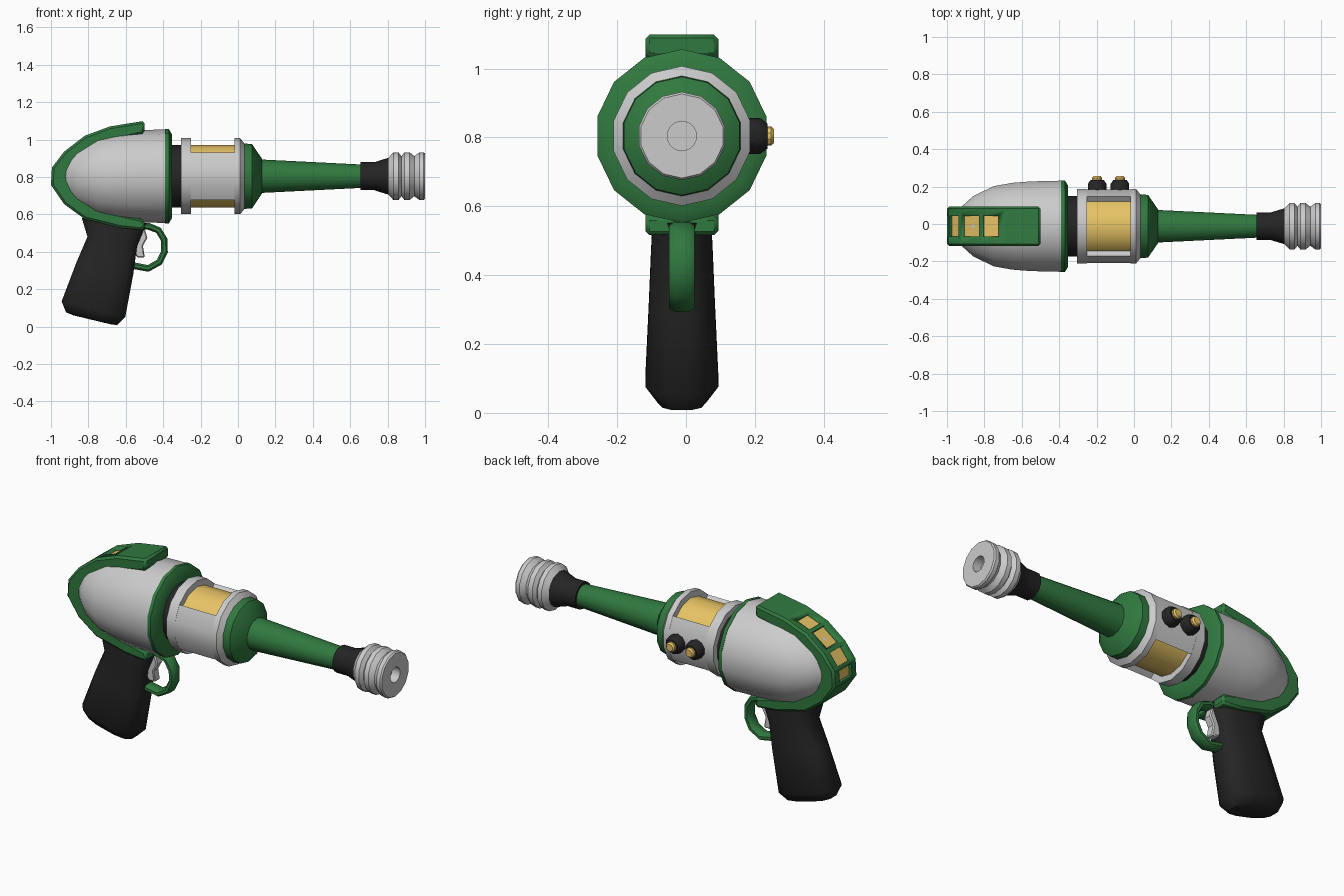
import bpy, bmesh
from math import sin, cos, pi, radians, copysign
from mathutils import Vector

if "Cube" in bpy.data.objects:
    bpy.data.objects.remove(bpy.data.objects["Cube"])

CY, CZ, N = -0.012, 0.804, 14   # barrel axis and number of sides


def material(name, rgb):
    m = bpy.data.materials.new(name)
    m.diffuse_color = (*rgb, 1)
    m.use_nodes = True
    m.node_tree.nodes["Principled BSDF"].inputs["Base Color"].default_value = m.diffuse_color
    return m


GREEN = material("green", (0.03, 0.19, 0.05))
BLACK = material("black", (0.018, 0.018, 0.018))
GOLD = material("gold", (0.8, 0.55, 0.13))


def loft(name, rings, mat=None, angle=35):
    """Skin a row of equal closed rings and cap both ends."""
    bm = bmesh.new()
    rows = [[bm.verts.new(p) for p in ring] for ring in rings]
    n = len(rows[0])
    for a, b in zip(rows, rows[1:]):
        for i in range(n):
            j = (i + 1) % n
            bm.faces.new((a[i], a[j], b[j], b[i]))
    bm.faces.new(rows[0][::-1])
    bm.faces.new(rows[-1])
    bmesh.ops.recalc_face_normals(bm, faces=bm.faces)
    me = bpy.data.meshes.new(name)
    bm.to_mesh(me)
    bm.free()
    ob = bpy.data.objects.new(name, me)
    bpy.context.collection.objects.link(ob)
    if mat:
        me.materials.append(mat)
    bpy.ops.object.select_all(action='DESELECT')
    bpy.context.view_layer.objects.active = ob
    ob.select_set(True)
    bpy.ops.object.shade_smooth_by_angle(angle=radians(angle))
    return ob


def around(x, r, t):
    return Vector((x, CY + r * sin(t), CZ + r * cos(t)))


def lathe(name, profile, mat=None):
    """Turn (x, radius) points around the barrel axis."""
    return loft(name, [[around(x, r, 2 * pi * i / N) for i in range(N)]
                       for x, r in profile], mat)


def slab(name, outline, half, mat=None, bevel=0):
    """Extrude an (x, z) outline across y."""
    ob = loft(name, [[(x, CY + s * half, z) for x, z in outline] for s in (-1, 1)], mat)
    if bevel:
        b = ob.modifiers.new("bevel", 'BEVEL')
        b.width, b.segments = bevel, 1
        b.limit_method, b.angle_limit = 'ANGLE', radians(60)
    return ob


# Rear shell and its front collar
lathe("rear_shell", [(-.965, .02), (-.93, .10), (-.86, .165), (-.75, .22),
                     (-.65, .238), (-.55, .246), (-.385, .25)])
lathe("shell_collar", [(-.39, .252), (-.37, .252), (-.352, .222), (-.352, .15)], GREEN)
lathe("neck", [(-.37, .167), (-.29, .167)], BLACK)

# Drum: gold core, two end rings and two side panels leaving windows top and bottom
lathe("drum_core", [(-.27, .168), (0, .168)], GOLD)
lathe("drum_rear_ring", [(-.305, .203), (-.25, .203)])
lathe("drum_front_ring", [(-.02, .203), (.012, .203), (.04, .168)])
for side, start in (("right", 2), ("left", 9)):
    loft("drum_panel_" + side,
         [[around(x, r, 2 * pi * k / N) for x, r in
           ((-.255, .15), (-.255, .202), (-.015, .202), (-.015, .15))]
          for k in range(start, start + 4)])

# Barrel and muzzle
lathe("barrel_cone", [(.03, .175), (.075, .172), (.127, .095), (.127, .07)], GREEN)
lathe("barrel", [(.11, .09), (.67, .062)], GREEN)
lathe("muzzle_sleeve", [(.655, .06), (.655, .075), (.73, .075), (.77, .088), (.81, .1)], BLACK)
lathe("muzzle", [(.805, .1), (.832, .128), (.858, .128), (.874, .107), (.89, .128),
                 (.917, .128), (.943, .107), (.97, .128), (.992, .128), (1, .122),
                 (1, .043), (.95, .043)])

# Green spine wrapping the shell from top to bottom
outer = [(-.5, 1.1), (-.685, 1.07), (-.82, 1.02), (-.93, .935), (-.995, .85), (-1, .757),
         (-.93, .655), (-.82, .575), (-.63, .528), (-.5, .515)]
inner = [(-.5, .57), (-.755, .63), (-.86, .72), (-.91, .804), (-.86, .885),
         (-.755, .975), (-.5, 1.033)]
spine = slab("spine", outer + inner, .106, GREEN, .012)

# Recessed gold windows in the spine
for i, (t0, t1) in zip(range(1, 5), ((.3, .92), (.08, .88), (.12, .88), (.14, .86))):
    a, b = Vector(outer[i]), Vector(outer[i + 1])
    d = (b - a).normalized()
    out = Vector((d.y, -d.x))          # 2D normal pointing away from the shell
    if out.dot((a + b) / 2 - Vector((-.6, CZ))) < 0:
        out = -out
    p, q = a.lerp(b, t0), a.lerp(b, t1)

    def block(lo, hi):
        return [p + out * lo, q + out * lo, q + out * hi, p + out * hi]

    cutter = slab(f"window_cutter_{i}", block(-.02, .03), .055)
    cutter.hide_render = True
    cutter.hide_set(True)
    cut = spine.modifiers.new("window", 'BOOLEAN')
    cut.operation, cut.solver, cut.object = 'DIFFERENCE', 'EXACT', cutter
    slab(f"spine_window_{i}", block(-.032, -.018), .056, GOLD)

# Grip: rounded sections given by back point, front point and half width
grip = []
for xb, zb, xf, zf, w in ((-.835, .58, -.49, .55, .085), (-.805, .48, -.54, .43, .09),
                          (-.865, .34, -.56, .28, .096), (-.943, .135, -.603, .05, .106),
                          (-.92, .077, -.645, .008, .07), (-.88, .06, -.68, .012, .05)):
    ring = []
    for k in range(12):
        t = 2 * pi * (k + .5) / 12
        u, v = (copysign(abs(c) ** .7, c) for c in (cos(t), sin(t)))
        u /= cos(pi / 12) ** .7
        v /= cos(pi / 12) ** .7
        ring.append((xb + (xf - xb) * (u + 1) / 2, CY + w * v, zb + (zf - zb) * (u + 1) / 2))
    grip.append(ring)
loft("grip", grip, BLACK, 45)

# Trigger guard: rounded strip swept along a loop
path = [Vector(p) for p in ((-.53, .54), (-.475, .535), (-.425, .515), (-.395, .465),
                            (-.393, .40), (-.42, .345), (-.48, .311), (-.57, .328))]
rings = []
for i, c in enumerate(path):
    d = (path[min(i + 1, 7)] - path[max(i - 1, 0)]).normalized()
    n = Vector((-d.y, d.x))
    rings.append([(c.x + n.x * h, CY + y, c.y + n.y * h) for y, h in
                  ((-.037, -.008), (-.037, .008), (-.022, .018), (.022, .018),
                   (.037, .008), (.037, -.008), (.022, -.018), (-.022, -.018))])
loft("trigger_guard", rings, GREEN, 50)

slab("trigger", [(-.57, .53), (-.5, .53), (-.485, .475), (-.508, .43), (-.498, .37),
                 (-.54, .37), (-.57, .43)], .025, None, .006)

# Two side buttons on the drum
for i, x in enumerate((-.197, -.075)):
    for part, prof, mat in (("base", ((.16, .052), (.215, .052), (.236, .037)), BLACK),
                            ("cap", ((.22, .028), (.247, .028), (.256, .02)), GOLD)):
        loft(f"button_{part}_{i + 1}",
             [[(x + r * sin(pi * k / 5), y, CZ + r * cos(pi * k / 5)) for k in range(10)]
              for y, r in prof], mat)
